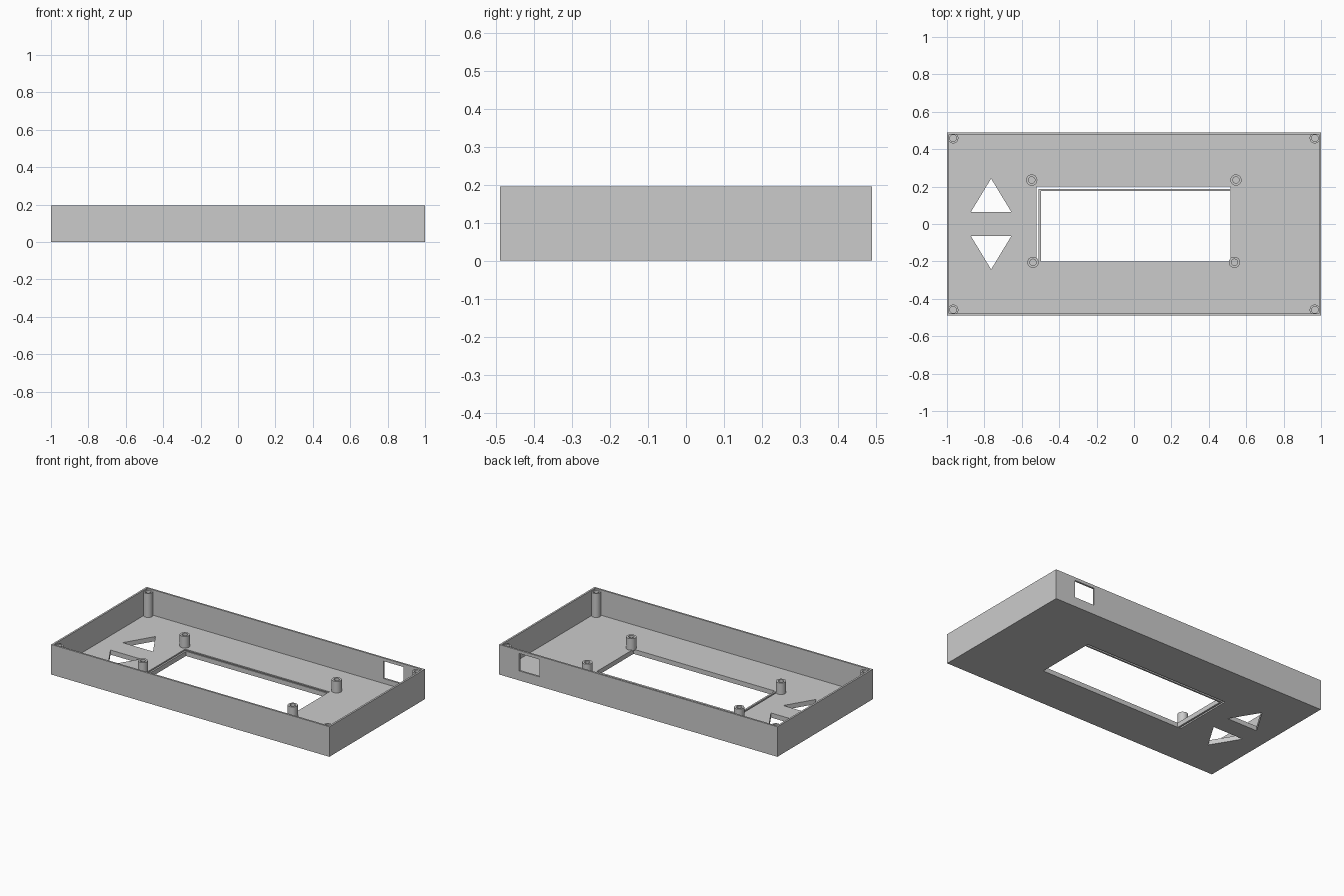
import bpy, bmesh
from math import cos, sin, tau

cube = bpy.data.objects.get("Cube")
if cube:
    bpy.data.objects.remove(cube, do_unlink=True)

HX, HY, HEIGHT = 1.0, 0.49, 0.195
WALL, FLOOR = 0.012, 0.03

grey = bpy.data.materials.new("light grey plastic")
grey.use_nodes = True
grey.diffuse_color = (0.6, 0.6, 0.6, 1)
grey.node_tree.nodes["Principled BSDF"].inputs["Base Color"].default_value = (0.6, 0.6, 0.6, 1)


def prism(name, outline, z0, z1):
    """Extrude a counter-clockwise outline from z0 to z1."""
    bm = bmesh.new()
    face = bm.faces.new([bm.verts.new((x, y, z0)) for x, y in outline])
    top = bmesh.ops.extrude_face_region(bm, geom=[face])["geom"]
    bmesh.ops.translate(bm, vec=(0, 0, z1 - z0),
                        verts=[v for v in top if isinstance(v, bmesh.types.BMVert)])
    bmesh.ops.recalc_face_normals(bm, faces=bm.faces)
    mesh = bpy.data.meshes.new(name)
    bm.to_mesh(mesh)
    bm.free()
    mesh.materials.append(grey)
    obj = bpy.data.objects.new(name, mesh)
    bpy.context.collection.objects.link(obj)
    return obj


def rect(x0, x1, y0, y1):
    return [(x0, y0), (x1, y0), (x1, y1), (x0, y1)]


def circle(x, y, r, n=32):
    return [(x + r * cos(tau * i / n), y + r * sin(tau * i / n)) for i in range(n)]


def cut(obj, cutter):
    mod = obj.modifiers.new("cut", 'BOOLEAN')
    mod.operation, mod.solver, mod.object = 'DIFFERENCE', 'EXACT', cutter
    bpy.context.view_layer.objects.active = obj
    bpy.ops.object.modifier_apply(modifier=mod.name)
    bpy.data.objects.remove(cutter, do_unlink=True)


def post(name, x, y, radius, hole, z1, depth):
    """Round screw post with a blind hole in its top."""
    obj = prism(name, circle(x, y, radius), FLOOR - 0.005, z1)
    cut(obj, prism("cutter", circle(x, y, hole), z1 - depth, z1 + 0.02))
    bpy.ops.object.select_all(action='DESELECT')
    obj.select_set(True)
    bpy.context.view_layer.objects.active = obj
    bpy.ops.object.shade_smooth_by_angle()


# Open tray with thin walls
tray = prism("case_tray", rect(-HX, HX, -HY, HY), 0, HEIGHT)
cut(tray, prism("cutter", rect(-HX + WALL, HX - WALL, -HY + WALL, HY - WALL), FLOOR, 1))

# Display window, two arrow button openings, socket opening in the back wall
cut(tray, prism("cutter", rect(-0.52, 0.517, -0.2, 0.2), -0.1, 0.1))
for side in (1, -1):
    arrow = [(-0.873, 0.063 * side), (-0.655, 0.063 * side), (-0.764, 0.243 * side)]
    cut(tray, prism("cutter", arrow[::side], -0.1, 0.1))
cut(tray, prism("cutter", rect(0.712, 0.856, 0.45, 0.55), 0.062, 0.175))

# Thin lip standing just inside two edges of the window
prism("window_lip", [(-0.51, -0.2), (-0.498, -0.2), (-0.498, 0.177), (0.517, 0.177),
                     (0.517, 0.188), (-0.51, 0.188)], 0, FLOOR)

# Display standoffs around the window
for label, x, y in (("back_right", -0.547, 0.235), ("back_left", 0.545, 0.235),
                    ("front_right", -0.54, -0.205), ("front_left", 0.537, -0.205)):
    post("standoff_" + label, x, y, 0.03, 0.017, 0.105, 0.06)

# Lid screw posts in the corners
for sx, xname in ((-1, "right"), (1, "left")):
    for sy, yname in ((-1, "front"), (1, "back")):
        post(f"corner_post_{yname}_{xname}", sx * 0.967, sy * 0.459, 0.028, 0.018, 0.185, 0.14)
